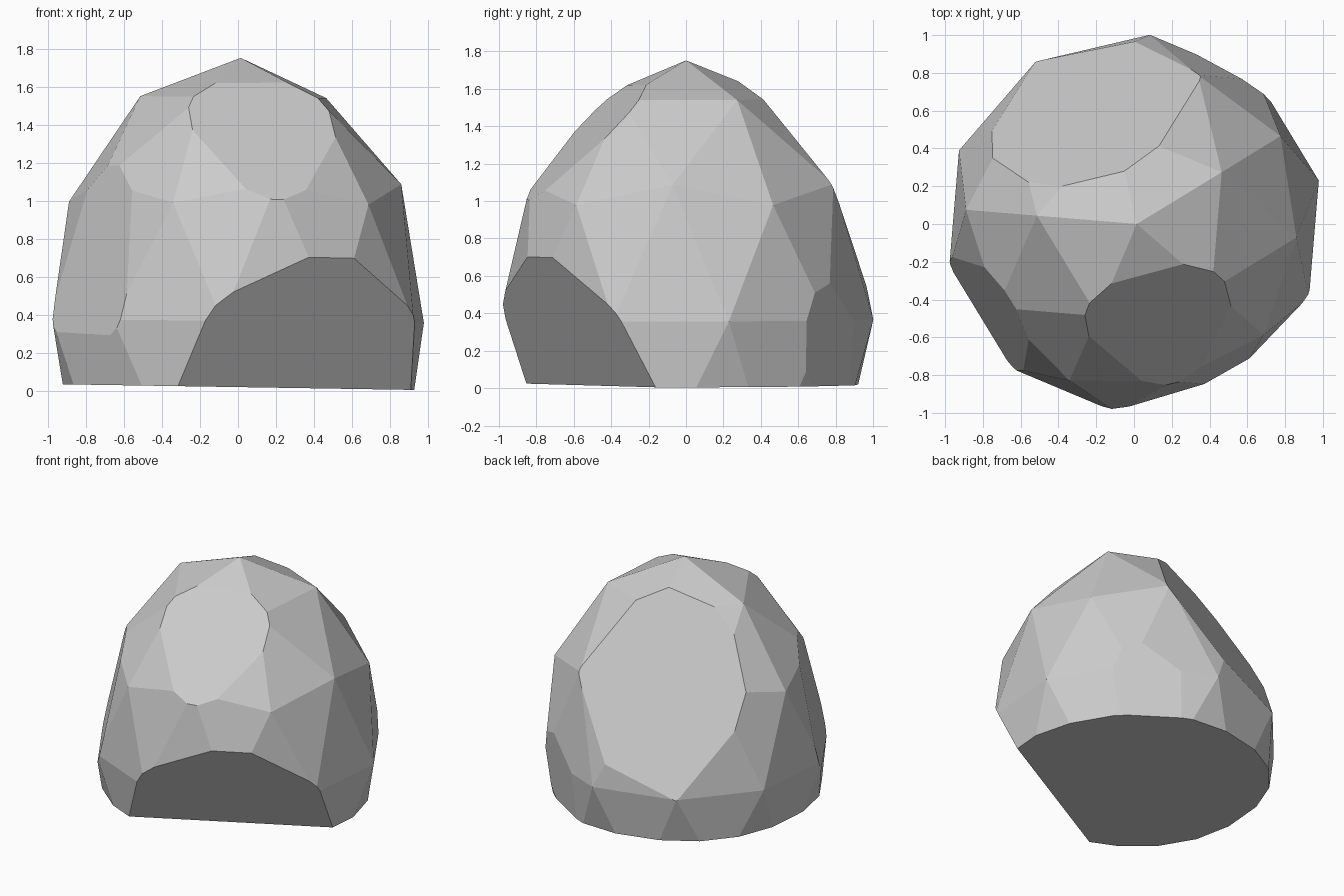
import bpy, bmesh
from math import radians
from mathutils import Matrix, Vector

if "Cube" in bpy.data.objects:
    bpy.data.objects.remove(bpy.data.objects["Cube"])

bm = bmesh.new()

# Egg-shaped low-poly body: stretched icosphere, turned and slightly tilted
body = (Matrix.Translation((0, 0, 0.367))
        @ Matrix.Rotation(radians(0.6), 4, 'Y')
        @ Matrix.Diagonal((1.005, 1.005, 1.385, 1))
        @ Matrix.Rotation(radians(31.2), 4, 'Z'))
bmesh.ops.create_icosphere(bm, subdivisions=2, radius=1, matrix=body)


def chip(normal, dist):
    """Slice the rock flat along the plane normal . p = dist and cap it."""
    n = Vector(normal)
    dist /= n.length
    n.normalize()
    cut = bmesh.ops.bisect_plane(bm, geom=bm.verts[:] + bm.edges[:] + bm.faces[:],
                                 dist=1e-5, plane_co=n * dist, plane_no=n,
                                 clear_outer=True)
    rim = [e for e in cut['geom_cut'] if isinstance(e, bmesh.types.BMEdge)]
    bmesh.ops.edgeloop_fill(bm, edges=rim)


chip((0.183, -0.694, 0.696), 1.324)    # upper front facet
chip((-0.330, 0.808, 0.489), 1.045)    # large back left facet
chip((-0.851, -0.525, 0.205), 1.011)   # left front facet
chip((0.537, 0.843, -0.10), 0.898)     # back right corner facet
chip((0.485, -0.874, -0.484), 0.581)   # undercut at the lower front
chip((-0.016, 0, -1), -0.019)          # nearly level base

bmesh.ops.recalc_face_normals(bm, faces=bm.faces[:])
mesh = bpy.data.meshes.new("rock")
bm.to_mesh(mesh)
bm.free()
rock = bpy.data.objects.new("rock", mesh)
bpy.context.collection.objects.link(rock)
